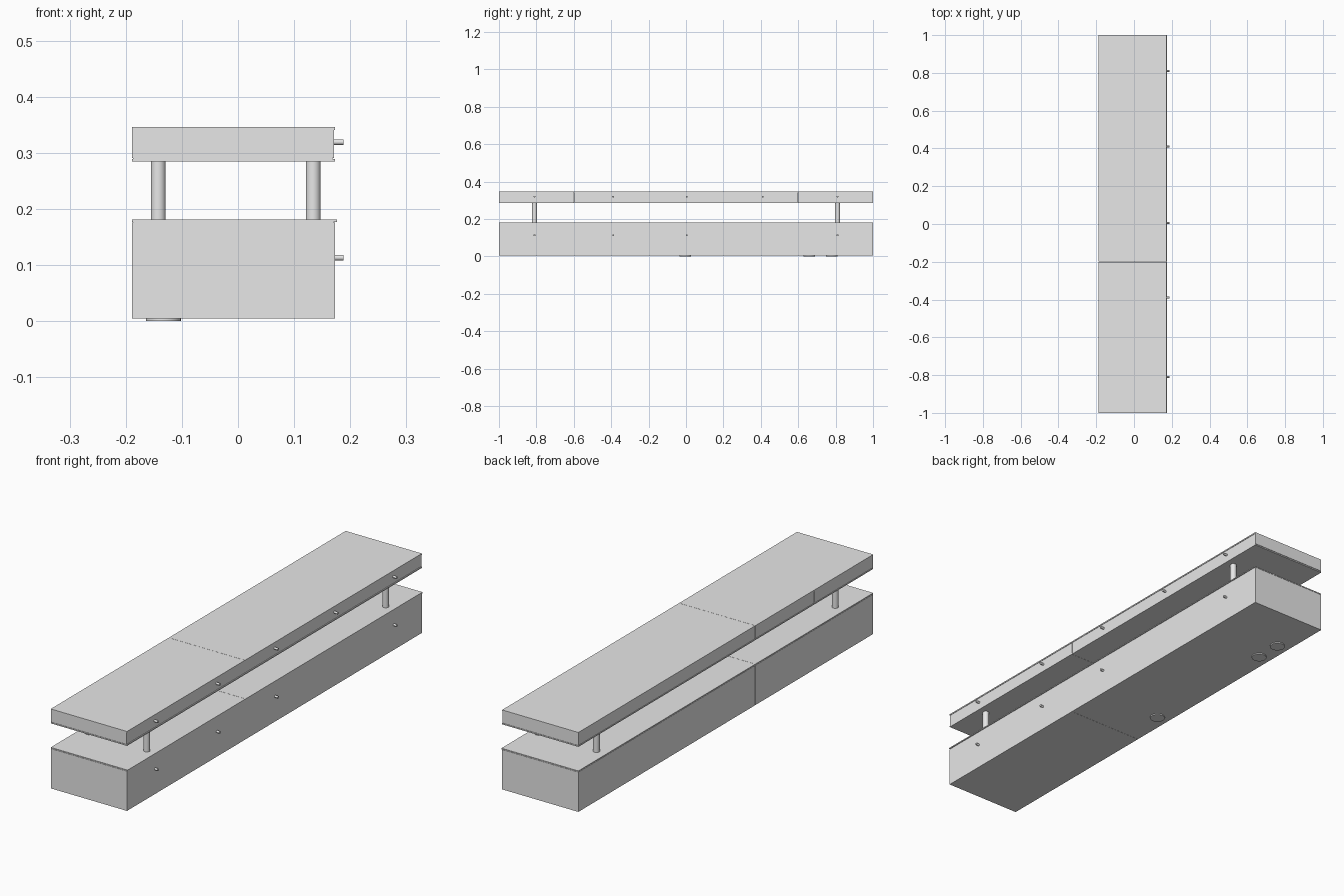
import bpy
import math

if "Cube" in bpy.data.objects:
    bpy.data.objects.remove(bpy.data.objects["Cube"], do_unlink=True)

GAP = 0.0008      # joint between neighbouring panels
BACK = -0.189     # common rear edge in x

grey = bpy.data.materials.new("light grey")
grey.use_nodes = True
colour = (0.8, 0.8, 0.8, 1)
grey.diffuse_color = colour
grey.node_tree.nodes["Principled BSDF"].inputs["Base Color"].default_value = colour


def box(name, x, y, z):
    """Box spanning the given (low, high) ranges."""
    spans = (x, y, z)
    bpy.ops.mesh.primitive_cube_add(size=1, location=[(a + b) / 2 for a, b in spans])
    ob = bpy.context.object
    ob.name = name
    ob.scale = [b - a for a, b in spans]
    bpy.ops.object.transform_apply(location=False, rotation=False, scale=True)
    ob.data.materials.append(grey)


def row(name, x, cuts, z):
    """Boxes in a row along y, with a fine joint at each inner cut."""
    for i, (a, b) in enumerate(zip(cuts, cuts[1:])):
        lo = a if i == 0 else a + GAP / 2
        hi = b if i == len(cuts) - 2 else b - GAP / 2
        box(f"{name}_{i + 1}", x, (lo, hi), z)


def cylinder(name, centre, radius, length, along_x=False, sides=32):
    bpy.ops.mesh.primitive_cylinder_add(
        vertices=sides, radius=radius, depth=length, location=centre,
        rotation=(0, math.pi / 2 if along_x else 0, 0))
    ob = bpy.context.object
    ob.name = name
    ob.data.materials.append(grey)
    bpy.ops.object.shade_smooth_by_angle()


halves = [-1, -0.2, 1]
fifths = [-1, -0.6, -0.2, 0.2, 0.6, 1]
inset = [-0.998, -0.2, 0.998]

# Lower cabinet: body, continuous side panel and lid
row("base_body", (BACK, 0.170), halves, (0.005, 0.1755))
box("base_side_panel", (0.170, 0.173), (-1, 1), (0.005, 0.1755))
row("base_lid", (BACK, 0.176), halves, (0.1765, 0.181))
row("base_lid_joint", (BACK + 0.002, 0.170), inset, (0.1755, 0.1765))

# Upper shelf: bottom plate, banded core and top plate
row("shelf_bottom", (BACK, 0.173), halves, (0.284, 0.289))
row("shelf_joint", (BACK + 0.002, 0.168), inset, (0.289, 0.2905))
row("shelf_core", (BACK, 0.171), fifths, (0.2905, 0.3405))
row("shelf_top", (BACK, 0.173), halves, (0.3405, 0.346))

# Posts between cabinet and shelf
for side, x in (("right", -0.142), ("left", 0.134)):
    for end, y in (("front", -0.81), ("back", 0.81)):
        cylinder(f"post_{end}_{side}", (x, y, 0.2325), 0.0132, 0.103)

# Small pins along the +x side
for level, z, places in (("shelf", 0.319, (-0.81, -0.39, 0.005, 0.41, 0.81)),
                         ("base", 0.113, (-0.81, -0.39, 0.005, 0.81))):
    for i, y in enumerate(places):
        cylinder(f"{level}_pin_{i + 1}", (0.178, y, z), 0.005, 0.020, True, 16)

# Round pads under the cabinet
for i, y in enumerate((-0.005, 0.66, 0.78)):
    cylinder(f"bottom_pad_{i + 1}", (-0.133, y, 0.0025), 0.031, 0.005)
